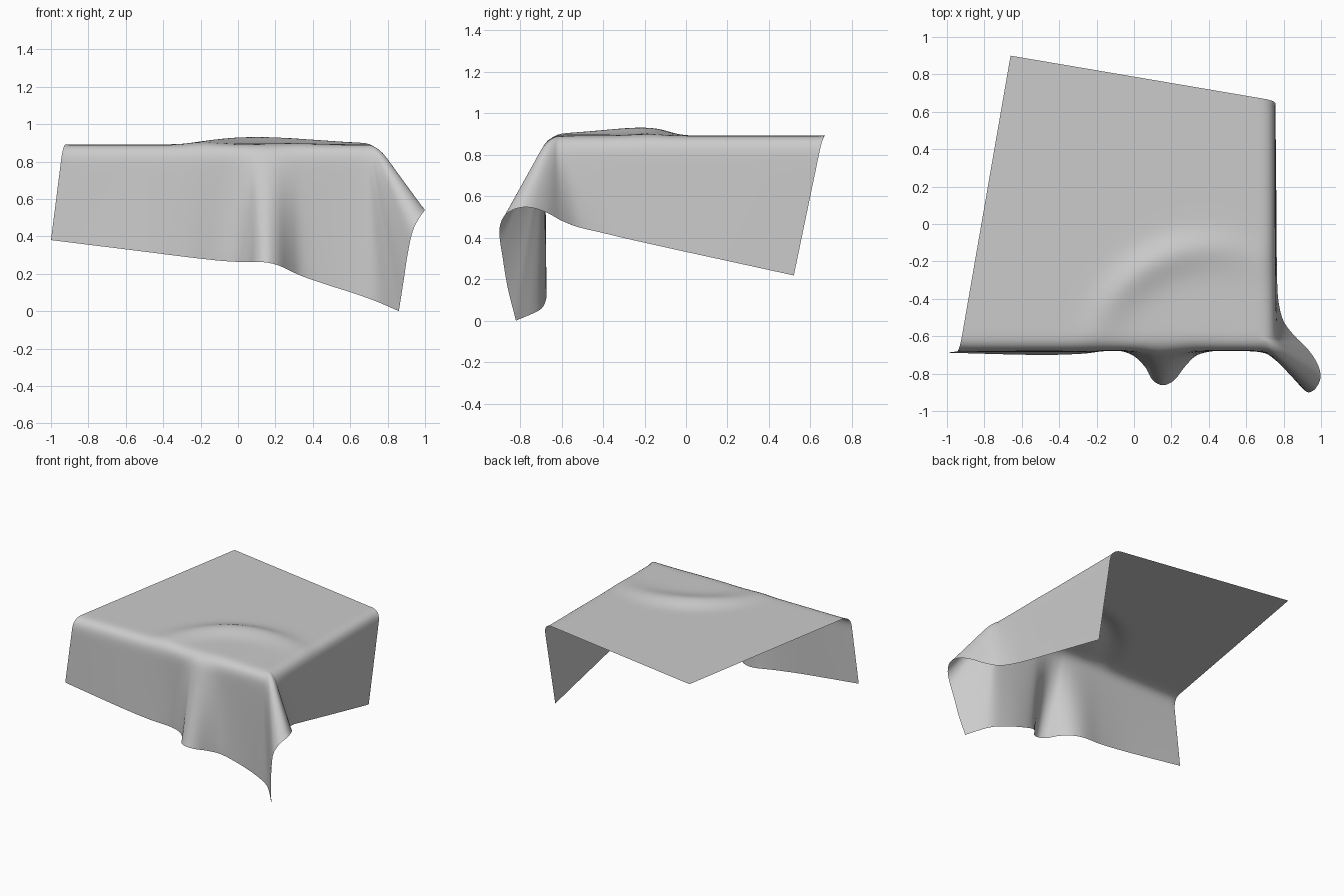
import bpy, bmesh, math
from mathutils import Vector as V

if "Cube" in bpy.data.objects:
    bpy.data.objects.remove(bpy.data.objects["Cube"])

TOP = 0.892
FL, FR, BR, BL = V((-0.92, -0.60)), V((0.68, -0.60)), V((0.68, 0.672)), V((-0.66, 0.90))

# hem of the front drop: rim x, then hem x, y, z
front = [(-0.92, -1.0, -0.688, 0.38), (-0.5, -0.5, -0.70, 0.318), (-0.25, -0.27, -0.693, 0.289),
         (-0.08, -0.10, -0.675, 0.27), (0.0, -0.01, -0.70, 0.264), (0.06, 0.06, -0.765, 0.262),
         (0.10, 0.10, -0.835, 0.262), (0.15, 0.155, -0.862, 0.26), (0.2, 0.215, -0.835, 0.245),
         (0.26, 0.27, -0.765, 0.22), (0.33, 0.34, -0.70, 0.188), (0.45, 0.47, -0.675, 0.143),
         (0.58, 0.62, -0.677, 0.095), (0.68, 0.74, -0.705, 0.052)]
# hem of the flared corner fold: x, y, z (first is the cloth corner)
fold = [(0.86, -0.82, 0.0), (0.885, -0.86, 0.16), (0.908, -0.885, 0.31), (0.935, -0.90, 0.43),
        (0.97, -0.88, 0.50), (0.998, -0.82, 0.54), (0.982, -0.75, 0.546), (0.93, -0.67, 0.52),
        (0.86, -0.60, 0.482)]
# hem of the right drop: rim y, then hem x, y, z
right = [(-0.58, 0.80, -0.52, 0.451), (-0.45, 0.772, -0.41, 0.425), (-0.3, 0.765, -0.28, 0.394),
         (0.0, 0.762, -0.02, 0.336), (0.35, 0.76, 0.25, 0.277), (0.66, 0.757, 0.52, 0.218)]

def wrinkle(x, y):
    """Height of the curved crease on the flat top."""
    dx, dy = x - 0.40, y + 0.76
    d = math.hypot(dx, dy) - 0.63
    ang = math.degrees(math.atan2(dy, dx))
    along = math.exp(-((ang - 118) / 30) ** 2 / 2)
    width = 0.055 if d > 0 else 0.075
    return TOP + along * (0.036 * math.exp(-(d / width) ** 2 / 2) + (0.006 if d < 0 else 0.006 * math.exp(-(d / 0.055) ** 2)))

def on_line(p, q, t):
    return p.lerp(q, min(max(t, 0), 1))

# keys: inner rim point, box edge point, hem point
keys = []
for r, *b in front:
    keys.append((on_line(FL, FR, (r + 0.92) / 1.6), V((min(r, 0.715) - (0.015 if r < -0.9 else 0), -0.68)), V(b)))
n_front = len(keys) - 1
for i, b in enumerate(fold):
    a = math.radians(-80 + 70 * i / (len(fold) - 1))
    keys.append((FR.copy(), V((0.69 + 0.062 * math.cos(a), -0.615 + 0.062 * math.sin(a))), V(b)))
for i, (r, *b) in enumerate(right):
    t = 0 if i == 0 else (r + 0.58) / 1.24
    keys.append((on_line(FR, BR, t), V((0.757, r)), V(b)))
n_corner, n_right = len(front), len(front) + len(fold)

def tangent(i, lo, hi):
    a, b = max(i - 1, lo), min(i + 1, hi)
    length = sum((keys[k + 1][2] - keys[k][2]).length for k in range(a, b))
    return (keys[b][2] - keys[a][2]) / length

# sample the three guide curves along the rim
columns, i_front, i_right = [], 0, 0
for i in range(len(keys) - 1):
    lo, hi = (0, n_corner) if i < n_corner else (n_corner, len(keys) - 1)
    (a0, c0, b0), (a1, c1, b1) = keys[i], keys[i + 1]
    L = (b1 - b0).length
    m0, m1 = tangent(i, lo, hi) * L, tangent(i + 1, lo, hi) * L
    if i == n_front:
        i_front = len(columns)
    if i == n_right:
        i_right = len(columns)
    n = max(4, math.ceil(L / 0.025))
    for k in range(n):
        t = k / n
        h = t * t * (3 - 2 * t)
        b = b0 * (1 - h) + b1 * h + m0 * (t * (1 - t) ** 2) - m1 * (t * t * (1 - t))
        columns.append((a0.lerp(a1, t), c0.lerp(c1, t), b))
columns.append(keys[-1])

bm = bmesh.new()

# flat top, spanned between the rim and the two free edges
us = [(c[0].x - FL.x) / (FR.x - FL.x) for c in columns[:i_front + 1]]
vs = [(c[0].y - FR.y) / (BR.y - FR.y) for c in columns[i_right:]]
top = []
for v in vs:
    row = []
    for u in us:
        p = FL.lerp(FR, u).lerp(BL.lerp(BR, u), v)
        row.append(bm.verts.new((p.x, p.y, wrinkle(p.x, p.y))))
    top.append(row)
for j in range(len(vs) - 1):
    for i in range(len(us) - 1):
        bm.faces.new((top[j][i], top[j][i + 1], top[j + 1][i + 1], top[j + 1][i]))

# hanging skirt: rounded over the box edge, then straight to the hem
BEND, DROP = 6, 16
skirt = []
for i, (a, c, b) in enumerate(columns):
    start = top[0][min(i, i_front)] if i <= i_right else top[i - i_right][-1]
    A, C = start.co.copy(), V((c.x, c.y, TOP))
    E = C + (b - C).normalized() * 0.085
    col = [start]
    for k in range(1, BEND + 1):
        t = k / BEND
        col.append(bm.verts.new(A * (1 - t) ** 2 + C * (2 * t * (1 - t)) + E * t * t))
    for k in range(1, DROP + 1):
        col.append(bm.verts.new(E.lerp(b, k / DROP)))
    skirt.append(col)
for p, q in zip(skirt, skirt[1:]):
    for k in range(BEND + DROP):
        quad = [p[k], p[k + 1], q[k + 1], q[k]]
        bm.faces.new(list(dict.fromkeys(quad)))

bmesh.ops.recalc_face_normals(bm, faces=bm.faces)
bm.faces.ensure_lookup_table()
if bm.faces[0].normal.z < 0:
    bmesh.ops.reverse_faces(bm, faces=bm.faces)
# soften the cloth a little
inner = [v for v in bm.verts if not v.is_boundary]
for _ in range(4):
    bmesh.ops.smooth_vert(bm, verts=inner, factor=0.5, use_axis_x=True, use_axis_y=True, use_axis_z=True)

mesh = bpy.data.meshes.new("draped_cloth")
bm.to_mesh(mesh)
bm.free()
mesh.shade_smooth()
cloth = bpy.data.objects.new("draped_cloth", mesh)
bpy.context.collection.objects.link(cloth)
